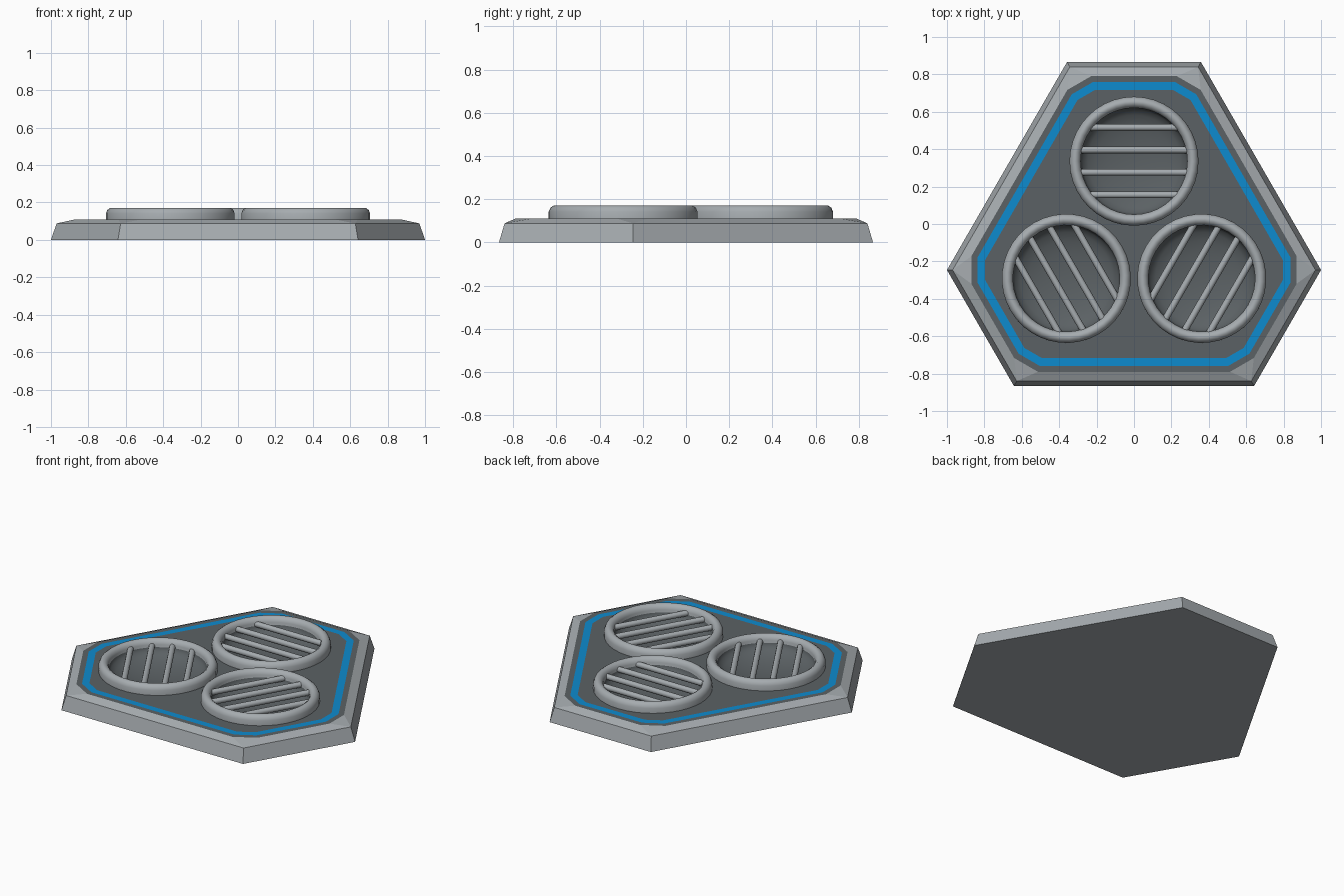
import bpy, bmesh, math
from mathutils import Matrix

if "Cube" in bpy.data.objects:
    bpy.data.objects.remove(bpy.data.objects["Cube"])

CY = -0.082          # centre of the three-fold symmetry
VENT_R = 0.418       # distance of each vent from that centre


def material(name, rgb):
    m = bpy.data.materials.new(name)
    m.diffuse_color = (*rgb, 1)
    m.use_nodes = True
    m.node_tree.nodes["Principled BSDF"].inputs["Base Color"].default_value = m.diffuse_color
    return m


GREY = material("light grey metal", (0.38, 0.41, 0.43))
DARK = material("dark grey panel", (0.105, 0.12, 0.128))
BLUE = material("blue stripe", (0.004, 0.26, 0.62))


def finish(name, bm, mats):
    bmesh.ops.remove_doubles(bm, verts=bm.verts, dist=1e-4)
    bmesh.ops.recalc_face_normals(bm, faces=bm.faces)
    me = bpy.data.meshes.new(name)
    bm.to_mesh(me)
    bm.free()
    for m in mats:
        me.materials.append(m)
    ob = bpy.data.objects.new(name, me)
    bpy.context.collection.objects.link(ob)
    return ob


def activate(ob):
    bpy.ops.object.select_all(action='DESELECT')
    ob.select_set(True)
    bpy.context.view_layer.objects.active = ob


def outline(long_d, short_d, corner_d=None):
    """Hexagon of alternating long and short sides, with optional cut corners."""
    if corner_d is None:
        corner_d = (long_d + short_d) / 2 / math.cos(math.pi / 6)
    dist = [corner_d, long_d, corner_d, short_d] * 3
    pts = []
    for k in range(12):
        a, b = math.radians(30 * k), math.radians(30 * k + 30)
        d, e = dist[k], dist[(k + 1) % 12]
        pts.append((2 * (d * math.sin(b) - e * math.sin(a)),
                    2 * (e * math.cos(a) - d * math.cos(b)) + CY))
    return pts


# Base plate: stacked outlines, the top ones flush for the painted stripe
bm = bmesh.new()
layers = [(outline(0.784, 0.948), 0.0, 0),
          (outline(0.758, 0.922), 0.088, 0),
          (outline(0.708, 0.872, 0.87), 0.11, 0),
          (outline(0.676, 0.840, 0.838), 0.11, 1),
          (outline(0.634, 0.798, 0.796), 0.11, 2)]
loops = [[bm.verts.new((x, y, z)) for x, y in pts] for pts, z, _ in layers]
for i in range(1, len(loops)):
    for k in range(12):
        j = (k + 1) % 12
        f = bm.faces.new((loops[i - 1][k], loops[i - 1][j], loops[i][j], loops[i][k]))
        f.material_index = layers[i][2]
bm.faces.new(loops[-1]).material_index = 1
bm.faces.new(loops[0][::-1])
base = finish("base_plate", bm, [GREY, DARK, BLUE])

# Round pockets cut under the vents
spots = [math.radians(a) for a in (90, 210, 330)]
bm = bmesh.new()
for a in spots:
    pos = (VENT_R * math.cos(a), VENT_R * math.sin(a) + CY, 0.17)
    bmesh.ops.create_cone(bm, cap_ends=True, segments=48, radius1=0.31, radius2=0.31,
                          depth=0.30, matrix=Matrix.Translation(pos))
cutter = finish("pocket_cutter", bm, [GREY])
cutter.hide_render = True
mod = base.modifiers.new("pockets", 'BOOLEAN')
mod.operation = 'DIFFERENCE'
mod.solver = 'EXACT'
mod.object = cutter
activate(base)
bpy.ops.object.modifier_apply(modifier=mod.name)
bpy.data.objects.remove(cutter)

# Vents: a turned rim running into a dark bowl, crossed by four bars
RIM = [(0.345, 0.10), (0.345, 0.142), (0.337, 0.160), (0.322, 0.171),
       (0.308, 0.171), (0.293, 0.160), (0.285, 0.142), (0.285, 0.125)]
BOWL = [(0.285 * math.cos(t), 0.125 - 0.085 * math.sin(t))
        for t in (math.radians(15 * i) for i in range(1, 7))]
SEG = 40
for n, a in enumerate(spots, 1):
    place = (Matrix.Translation((0, CY, 0)) @ Matrix.Rotation(a - math.pi / 2, 4, 'Z')
             @ Matrix.Translation((0, VENT_R, 0)))
    bm = bmesh.new()
    rings = [[bm.verts.new((r * math.cos(2 * math.pi * k / SEG),
                            r * math.sin(2 * math.pi * k / SEG), z)) for k in range(SEG)]
             for r, z in RIM + BOWL]
    for i in range(1, len(rings)):
        for k in range(SEG):
            j = (k + 1) % SEG
            f = bm.faces.new((rings[i - 1][k], rings[i - 1][j], rings[i][j], rings[i][k]))
            f.material_index = int(i >= len(RIM))
    bm.transform(place)
    vent = finish(f"vent_rim_{n}", bm, [GREY, DARK])
    # open shell: make sure the normals face up and out
    if sum(p.normal.z * p.area for p in vent.data.polygons) < 0:
        vent.data.flip_normals()
    activate(vent)
    bpy.ops.object.shade_smooth_by_angle(angle=math.radians(50))

    bm = bmesh.new()
    for y in (-0.18, -0.06, 0.06, 0.18):
        length = 2 * math.sqrt(0.298 ** 2 - y * y)
        bmesh.ops.create_cone(bm, cap_ends=True, segments=10, radius1=0.018, radius2=0.018,
                              depth=length, matrix=Matrix.Translation((0, y, 0.132))
                              @ Matrix.Rotation(math.pi / 2, 4, 'Y'))
    bm.transform(place)
    bars = finish(f"vent_bars_{n}", bm, [GREY])
    activate(bars)
    bpy.ops.object.shade_smooth_by_angle(angle=math.radians(50))
